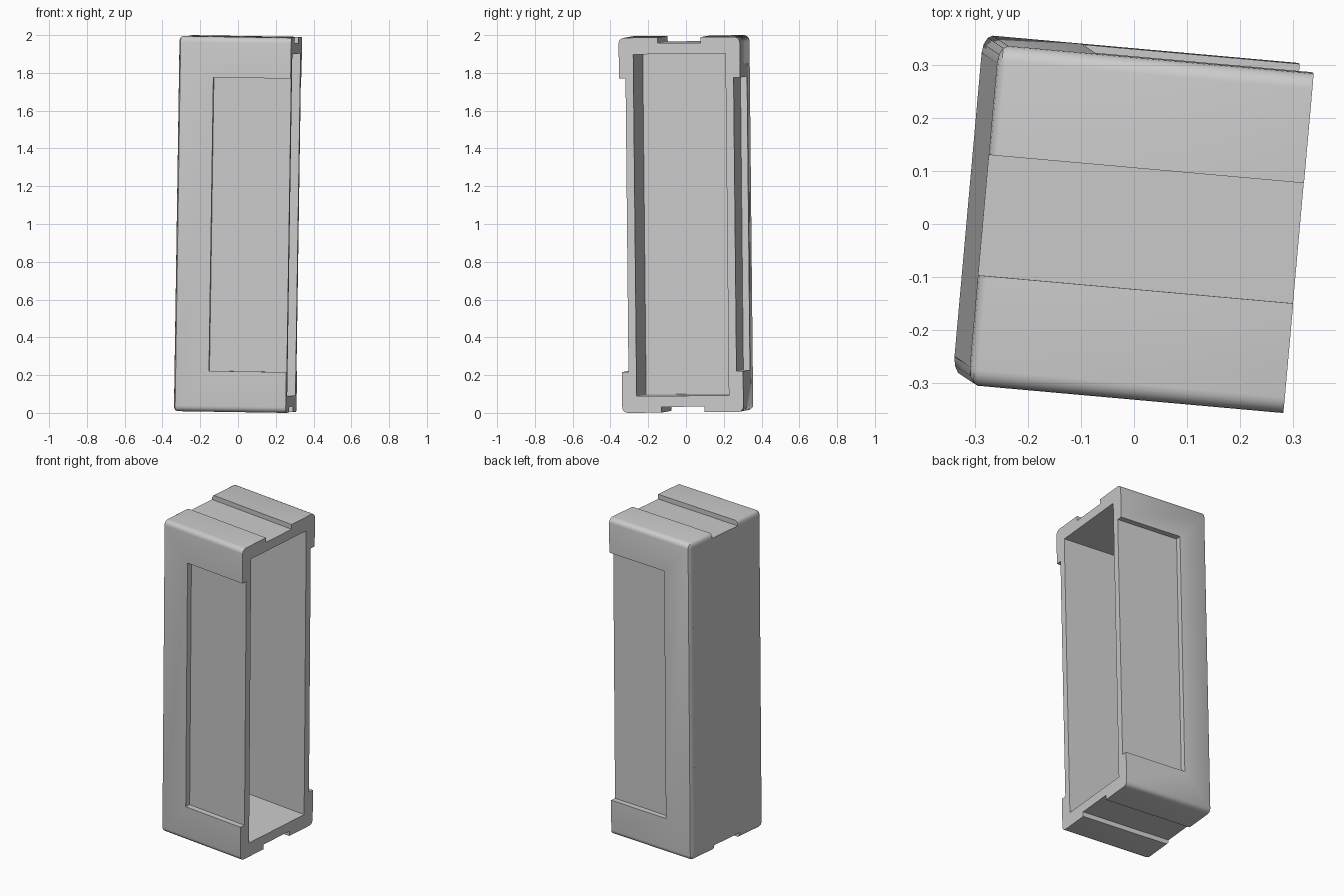
import bpy, bmesh, math
from mathutils import Matrix, Vector

if "Cube" in bpy.data.objects:
    bpy.data.objects.remove(bpy.data.objects["Cube"])

# Slightly leaning pose shared by all parts
ez = Vector((0.015, -0.010, 1)).normalized()
ey = ez.cross(Vector((0.996, -0.089, 0))).normalized()
ex = ey.cross(ez)
POSE = Matrix.Translation((0, 0, 1)) @ Matrix((ex, ey, ez)).transposed().to_4x4()

X0, X1 = -0.30, 0.297          # closed end, open end
CY, CZ = 0.287, 0.963          # core half width, half height
PY, PZ = 0.322, 0.993          # half sizes over the raised pads


def finish(bm, name):
    bmesh.ops.recalc_face_normals(bm, faces=bm.faces[:])
    me = bpy.data.meshes.new(name)
    bm.to_mesh(me)
    bm.free()
    ob = bpy.data.objects.new(name, me)
    bpy.context.collection.objects.link(ob)
    return ob


def box(name, lo, hi):
    bm = bmesh.new()
    bmesh.ops.create_cube(bm, size=1)
    for v in bm.verts:
        v.co = [(l + h) / 2 + c * (h - l) for c, l, h in zip(v.co, lo, hi)]
    return finish(bm, name)


def cut(ob, cutter):
    cutter.hide_render = True
    m = ob.modifiers.new("cut", 'BOOLEAN')
    m.operation, m.solver, m.object = 'DIFFERENCE', 'EXACT', cutter
    bpy.context.view_layer.objects.active = ob
    bpy.ops.object.modifier_apply(modifier=m.name)
    bpy.data.objects.remove(cutter)


def wrap_pad(name, s):
    # C-shaped raised band: inner line on the core, outer line on the pad
    r = 0.03
    outer = [(0.114, PZ)]
    for i in range(6):
        a = math.radians(90 - 18 * i)
        outer.append((PY - r + r * math.cos(a), PZ - r + r * math.sin(a)))
    inner = [(0.114, CZ)] + [(CY, CZ)] * 6
    outer += [(y, -z) for y, z in reversed(outer)]
    inner += [(y, -z) for y, z in reversed(inner)]
    # Rounded closed end, then straight to the open end
    stations = [(X0 + 0.018 * (1 - math.cos(a)), math.sin(a))
                for a in (math.radians(d) for d in (2, 30, 60, 90))] + [(X1, 1)]
    bm = bmesh.new()
    rings = []
    for x, t in stations:
        out = [bm.verts.new((x, s * (iy + (oy - iy) * t), iz + (oz - iz) * t))
               for (iy, iz), (oy, oz) in zip(inner, outer)]
        inn = [bm.verts.new((x, s * y, z)) for y, z in
               ((0.114, -CZ), (CY, -CZ), (CY, CZ), (0.114, CZ))]
        rings.append(out + inn)
    for a, b in zip(rings, rings[1:]):
        for i in range(len(a)):
            j = (i + 1) % len(a)
            bm.faces.new((a[i], a[j], b[j], b[i]))
    bm.faces.new(rings[0])
    bm.faces.new(rings[-1])
    return finish(bm, name)


# Hollow body, open at one end
body = box("open_case_body", (X0, -CY, -CZ), (X1, CY, CZ))
cut(body, box("cavity_cutter", (-0.27, -0.245, -0.905), (0.5, 0.245, 0.905)))
parts = [body]

# Raised wraparound pads with a long side recess
for s, side in ((-1, "front"), (1, "back")):
    pad = wrap_pad(side + "_wrap_pad", s)
    ys = sorted((s * 0.2, s * 0.5))
    cut(pad, box("recess_cutter", (-0.114, ys[0], -0.777), (0.5, ys[1], 0.777)))
    parts.append(pad)

for ob in parts:
    ob.matrix_world = POSE
    bpy.ops.object.select_all(action='DESELECT')
    ob.select_set(True)
    bpy.context.view_layer.objects.active = ob
    bpy.ops.object.shade_smooth_by_angle(angle=math.radians(35))
